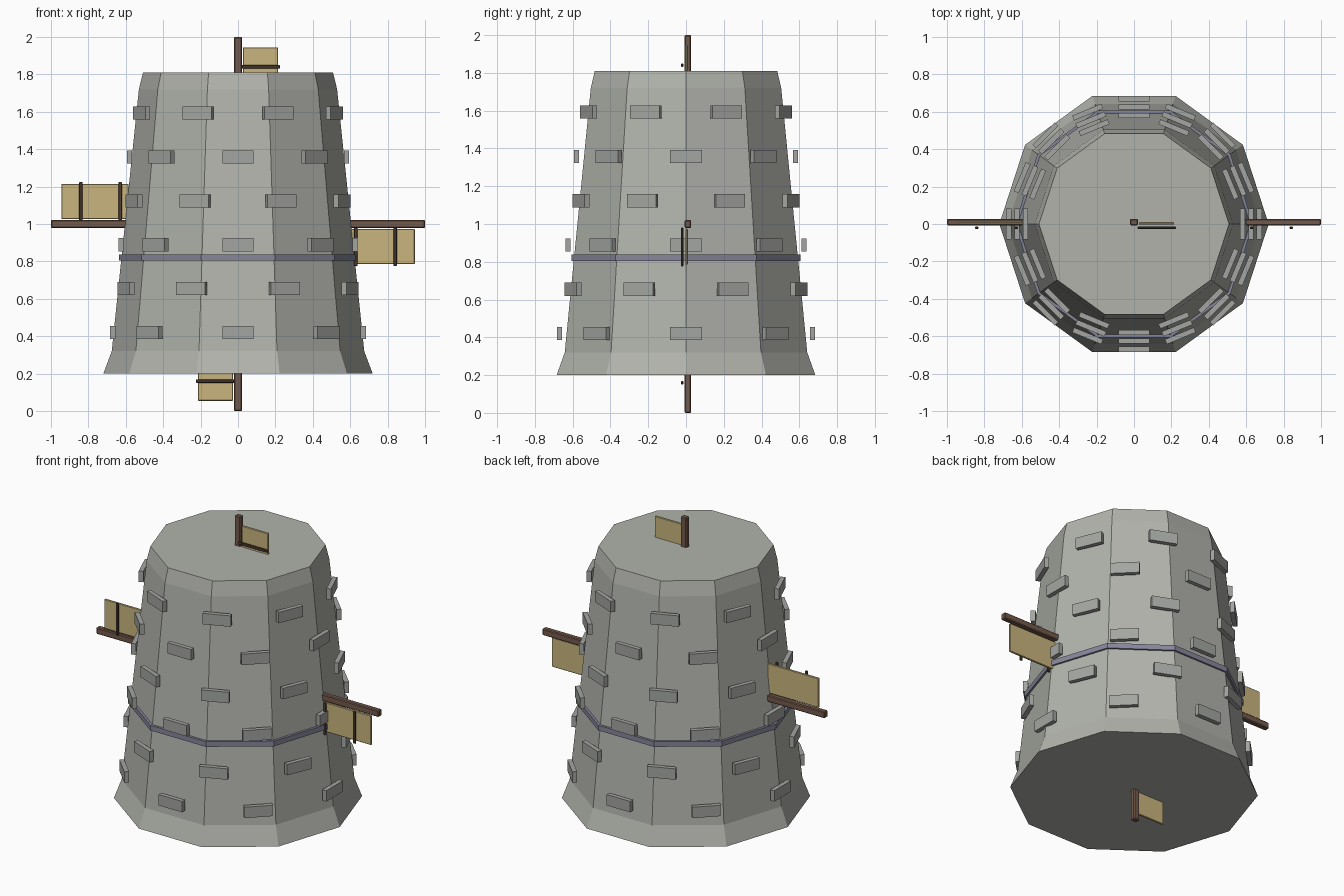
import bpy
import bmesh
import math
from mathutils import Matrix, Vector

cube = bpy.data.objects.get("Cube")
if cube:
    bpy.data.objects.remove(cube, do_unlink=True)


def material(name, r, g, b):
    m = bpy.data.materials.new(name)
    m.use_nodes = True
    m.diffuse_color = (r, g, b, 1)
    m.node_tree.nodes["Principled BSDF"].inputs["Base Color"].default_value = (r, g, b, 1)
    return m


STONE = material("pale stone", 0.44, 0.45, 0.41)
BRICK = material("grey brick", 0.37, 0.38, 0.36)
BAND = material("blue grey band", 0.24, 0.24, 0.33)
WOOD = material("brown wood", 0.17, 0.10, 0.07)
PLANK = material("tan plank", 0.58, 0.46, 0.21)
STRAP = material("dark strap", 0.08, 0.05, 0.035)


def finish(name, bm, mat):
    bmesh.ops.recalc_face_normals(bm, faces=bm.faces)
    mesh = bpy.data.meshes.new(name)
    bm.to_mesh(mesh)
    bm.free()
    mesh.materials.append(mat)
    ob = bpy.data.objects.new(name, mesh)
    bpy.context.collection.objects.link(ob)
    return ob


def lathe(name, profile, mat, sides=10):
    """Flat-sided solid from (radius, height) pairs, capped at both ends."""
    bm = bmesh.new()
    rings = []
    for r, z in profile:
        angles = [math.tau * i / sides for i in range(sides)]
        rings.append([bm.verts.new((r * math.cos(a), r * math.sin(a), z)) for a in angles])
    for low, high in zip(rings, rings[1:]):
        for i in range(sides):
            j = (i + 1) % sides
            bm.faces.new((low[i], low[j], high[j], high[i]))
    bm.faces.new(rings[0])
    bm.faces.new(rings[-1])
    return finish(name, bm, mat)


def box(name, centre, size, mat, frame=Matrix(), bevel=0):
    bm = bmesh.new()
    bmesh.ops.create_cube(bm, size=1)
    bmesh.ops.scale(bm, vec=Vector(size), verts=bm.verts)
    if bevel:
        bmesh.ops.bevel(bm, geom=bm.edges[:], offset=bevel, segments=1, affect='EDGES')
    bmesh.ops.transform(bm, matrix=frame @ Matrix.Translation(centre), verts=bm.verts)
    return finish(name, bm, mat)


# Tower with flared foot and narrowed rim
lathe("tower_body", [(0.72, 0.2), (0.675, 0.32), (0.53, 1.72), (0.508, 1.81)], STONE)
lathe("tower_band", [(0.637, 0.805), (0.637, 0.838)], BAND)

# Staggered rows of upright bricks
for row in range(6):
    z = 0.42 + 0.2345 * row
    radius = 0.67 - 0.0225 * row
    for i in range(8):
        turn = Matrix.Rotation(math.tau * (i + 0.5 * (row % 2)) / 8, 4, 'Z')
        box(f"brick_{row + 1}_{i + 1}", (radius, 0, z), (0.028, 0.168, 0.07), BRICK, turn)

# Four sails, each a beam with a plank and two straps
for k, side in enumerate(("right", "top", "left", "bottom")):
    frame = Matrix.Translation((0, 0, 1)) @ Matrix.Rotation(k * math.pi / 2, 4, 'Y')
    box(f"{side}_beam", (-0.75, 0.01, 0), (0.5, 0.034, 0.042), WOOD, frame, 0.005)
    box(f"{side}_plank", (-0.765, 0.003, 0.121), (0.36, 0.013, 0.188), PLANK, frame, 0.003)
    for n, x in enumerate((-0.84, -0.63)):
        box(f"{side}_strap_{n + 1}", (x, -0.02, 0.122), (0.018, 0.011, 0.206), STRAP, frame, 0.003)
